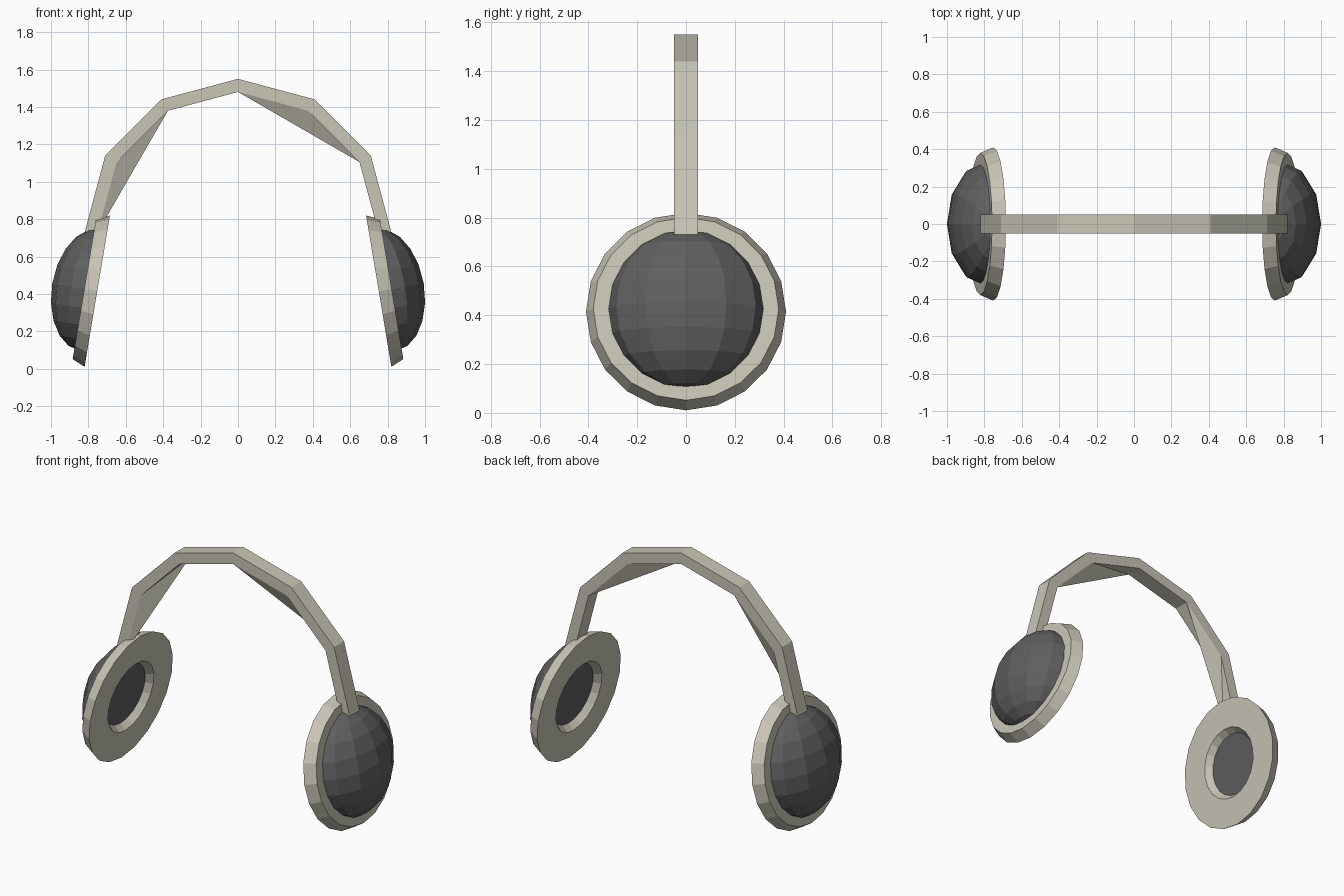
import bpy, bmesh
from math import sin, cos, pi, radians
from mathutils import Matrix, Vector

if "Cube" in bpy.data.objects:
    bpy.data.objects.remove(bpy.data.objects["Cube"])


def material(name, rgb):
    m = bpy.data.materials.new(name)
    m.diffuse_color = (*rgb, 1)
    m.use_nodes = True
    m.node_tree.nodes["Principled BSDF"].inputs["Base Color"].default_value = m.diffuse_color
    return m


cream = material("cream_plastic", (0.58, 0.56, 0.47))
dark = material("dark_plastic", (0.115, 0.115, 0.115))


def finish(bm, name, mat, mirror=False):
    bmesh.ops.recalc_face_normals(bm, faces=bm.faces[:])
    me = bpy.data.meshes.new(name)
    bm.to_mesh(me)
    bm.free()
    me.materials.append(mat)
    ob = bpy.data.objects.new(name, me)
    bpy.context.collection.objects.link(ob)
    if mirror:
        ob.modifiers.new("mirror", 'MIRROR').use_mirror_merge = False
    return ob


# Headband: half circle in six straight segments
bm = bmesh.new()


def arc(radius, y):
    return [bm.verts.new((radius * cos(k * pi / 6), y, 0.73 + radius * sin(k * pi / 6)))
            for k in range(7)]


of, ob_, f, b = arc(0.82, -0.05), arc(0.82, 0.05), arc(0.75, -0.05), arc(0.75, 0.05)
for k in range(6):
    bm.faces.new((of[k], of[k + 1], ob_[k + 1], ob_[k]))
    bm.faces.new((of[k], f[k], f[k + 1], of[k + 1]))
    bm.faces.new((ob_[k], ob_[k + 1], b[k + 1], b[k]))
for k in (0, 6):
    bm.faces.new((of[k], ob_[k], b[k], f[k]))
# Underside: plain segment, then a creased web spanning the next two
for k in (0, 3):
    bm.faces.new((f[k], f[k + 1], b[k + 1], b[k]))
    i, j, l = k + 1, k + 2, k + 3
    for tri in ((f[i], f[j], b[i]), (f[j], f[l], b[i]),
                (b[i], b[j], f[l]), (b[j], b[l], f[l])):
        bm.faces.new(tri)
finish(bm, "headband", cream)

# Cup frame: local x points outward, tilted slightly upward
cup = Matrix.Translation((0.7525, 0, 0.415)) @ Matrix.Rotation(radians(-9.5), 4, 'Y')

# Ear cushion rings: lathed profile of (depth, radius)
profile = [(0, 0.41), (0.07, 0.38), (0.07, 0.31), (0.04, 0.195), (0, 0.225)]
n = 20
bm = bmesh.new()
rings = [[bm.verts.new(cup @ Vector((t, r * sin(2 * pi * s / n), r * cos(2 * pi * s / n))))
          for t, r in profile] for s in range(n)]
for s in range(n):
    p, q = rings[s], rings[(s + 1) % n]
    for i in range(len(profile)):
        j = (i + 1) % len(profile)
        bm.faces.new((p[i], p[j], q[j], q[i]))
finish(bm, "ear_cushions", cream, True)

# Ear cup shells: flattened half spheres with a flat inner disc
bm = bmesh.new()
bmesh.ops.create_uvsphere(bm, u_segments=12, v_segments=10, radius=1)
bmesh.ops.bisect_plane(bm, geom=bm.verts[:] + bm.edges[:] + bm.faces[:], dist=1e-4,
                       plane_co=(0, 0, 0), plane_no=(1, 0, 0), clear_inner=True)
bmesh.ops.holes_fill(bm, edges=[e for e in bm.edges if e.is_boundary], sides=0)
bm.transform(cup @ Matrix.Translation((0.04, 0, 0)) @ Matrix.Diagonal((0.204, 0.33, 0.33, 1)))
finish(bm, "ear_cup_shells", dark, True)
